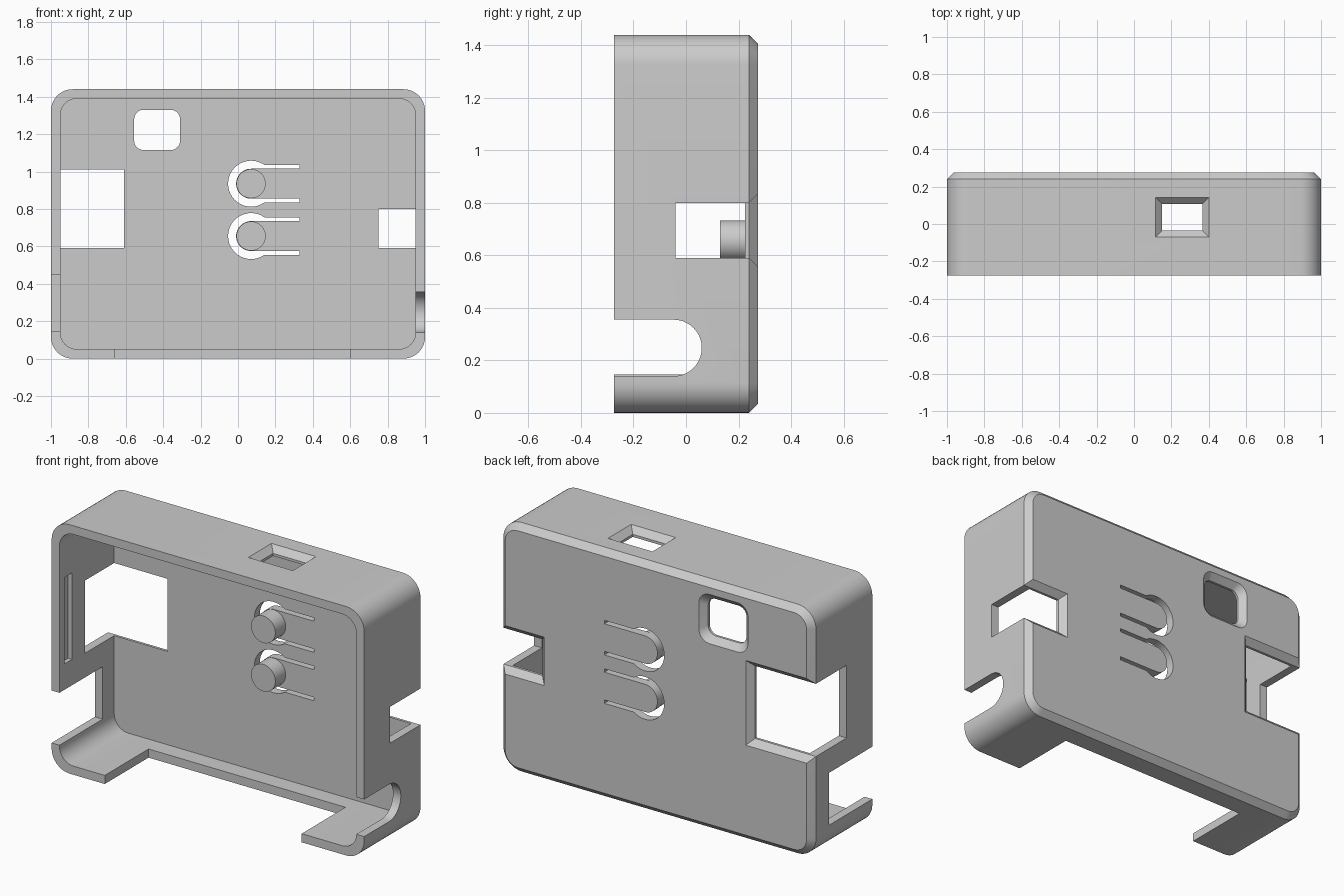
import bpy
import bmesh
from math import asin, cos, pi, radians, sin
from mathutils import Vector

cube = bpy.data.objects.get("Cube")
if cube:
    bpy.data.objects.remove(cube, do_unlink=True)

grey = bpy.data.materials.new("light grey plastic")
grey.use_nodes = True
colour = (0.6, 0.6, 0.6, 1)
grey.diffuse_color = colour
grey.node_tree.nodes["Principled BSDF"].inputs["Base Color"].default_value = colour

H = 1.44       # height
D = 0.275      # half depth
WALL = 0.05
CHAMFER = 0.035


def arc(cx, cy, r, start, end, steps):
    angles = [start + (end - start) * i / steps for i in range(steps + 1)]
    return [(cx + r * cos(a), cy + r * sin(a)) for a in angles]


def rect(a0, a1, b0, b1):
    return [(a0, b0), (a1, b0), (a1, b1), (a0, b1)]


def rounded(a0, a1, b0, b1, r):
    corners = [(a1 - r, b1 - r), (a0 + r, b1 - r), (a0 + r, b0 + r), (a1 - r, b0 + r)]
    points = []
    for i, (a, b) in enumerate(corners):
        points += arc(a, b, r, i * pi / 2, (i + 1) * pi / 2, 10)
    return points


def loft(name, axis, sections):
    """Closed solid through (position, outline) sections along an axis."""
    place = {"x": lambda t, a, b: (t, a, b),
             "y": lambda t, a, b: (a, t, b),
             "z": lambda t, a, b: (a, b, t)}[axis]
    bm = bmesh.new()
    rings = [[bm.verts.new(Vector(place(t, a, b))) for a, b in pts] for t, pts in sections]
    bm.faces.new(rings[0])
    bm.faces.new(rings[-1])
    for low, high in zip(rings, rings[1:]):
        for i in range(len(low)):
            j = (i + 1) % len(low)
            bm.faces.new((low[i], low[j], high[j], high[i]))
    bmesh.ops.recalc_face_normals(bm, faces=bm.faces)
    mesh = bpy.data.meshes.new(name)
    bm.to_mesh(mesh)
    bm.free()
    mesh.materials.append(grey)
    obj = bpy.data.objects.new(name, mesh)
    bpy.context.collection.objects.link(obj)
    return obj


def activate(obj):
    bpy.ops.object.select_all(action="DESELECT")
    obj.select_set(True)
    bpy.context.view_layer.objects.active = obj


def cut(target, cutter):
    activate(target)
    mod = target.modifiers.new("cut", "BOOLEAN")
    mod.operation = "DIFFERENCE"
    mod.solver = "EXACT"
    mod.object = cutter
    bpy.ops.object.modifier_apply(modifier=mod.name)
    bpy.data.objects.remove(cutter, do_unlink=True)


# Rounded shell with a chamfered back edge
c = CHAMFER
outline = rounded(-1, 1, 0, H, 0.115)
case = loft("case", "y", [
    (-D, outline),
    (D - c, outline),
    (D, rounded(-1 + c, 1 - c, c, H - c, 0.115 - c))])

# Open front cavity
inside = rounded(-1 + WALL, 1 - WALL, WALL, H - WALL, 0.09)
cut(case, loft("cavity", "y", [(-0.5, inside), (D - WALL, inside)]))

# Port openings wrapping from each side wall onto the back, flared at the back
f = 2 * c
for x0, x1, z0, z1 in [(-1.1, -0.61, 0.59, 1.01), (0.75, 1.1, 0.59, 0.80)]:
    hole = rect(x0, x1, z0, z1)
    flare = rect(x0 - f, x1 + f, z0 - f, z1 + f)
    cut(case, loft("port_cutter", "y", [(-0.04, hole), (D - c, hole), (D + c, flare)]))

# Rounded back window, flared outward
cut(case, loft("window_cutter", "y", [
    (0.1, rounded(-0.555, -0.31, 1.115, 1.33, 0.05)),
    (D - c, rounded(-0.555, -0.31, 1.115, 1.33, 0.05)),
    (D + c, rounded(-0.555 - f, -0.31 + f, 1.115 - f, 1.33 + f, 0.05 + c))]))

# Funnel-shaped opening in the top wall
hole = rect(0.15, 0.365, -0.035, 0.107)
flare = rect(0.15 - f, 0.365 + f, -0.035 - f, 0.107 + f)
cut(case, loft("top_cutter", "z", [(H - 0.1, hole), (H - c, hole), (H + c, flare)]))

# Cable notch with a round end in the left wall
slot = rounded(-0.6, 0.06, 0.14, 0.355, 0.107)
cut(case, loft("cable_cutter", "x", [(0.9, slot), (1.1, slot)]))

# Square notch in the right wall, open to the front
notch = rect(-0.5, 0.12, 0.147, 0.45)
cut(case, loft("notch_cutter", "x", [(-1.1, notch), (-0.9, notch)]))

# Wide cut-away in the bottom wall
gap = rect(-0.66, 0.60, -0.5, 0.125)
cut(case, loft("bottom_cutter", "z", [(-0.1, gap), (0.1, gap)]))

# Snap grooves inside both side walls
groove = rect(-0.23, -0.16, 0.6, 1.1)
for side in (-1, 1):
    cut(case, loft("groove_cutter", "x", [(side * 0.9, groove), (side * 0.975, groove)]))

# Spring tongues freed by U-shaped slits, each with a round button inside
BX, RING, TONGUE, SLIT, END = 0.07, 0.123, 0.08, 0.1, 0.33
parts = [case]
for name, z in [("lower_button", 0.655), ("upper_button", 0.935)]:
    a = asin(SLIT / RING)
    u_shape = arc(BX, z, RING, a, 2 * pi - a, 28)
    u_shape += [(END, z - SLIT), (END, z - TONGUE)]
    u_shape += arc(BX, z, TONGUE, 1.5 * pi, 0.5 * pi, 24)
    u_shape += [(END, z + TONGUE), (END, z + SLIT)]
    cut(case, loft("slit_cutter", "y", [(0.1, u_shape), (0.4, u_shape)]))
    disc = arc(BX, z, 0.078, 0, 2 * pi, 40)[:-1]
    parts.append(loft(name, "y", [(0.13, disc), (0.24, disc)]))

for obj in parts:
    activate(obj)
    bpy.ops.object.shade_smooth_by_angle(angle=radians(30))
